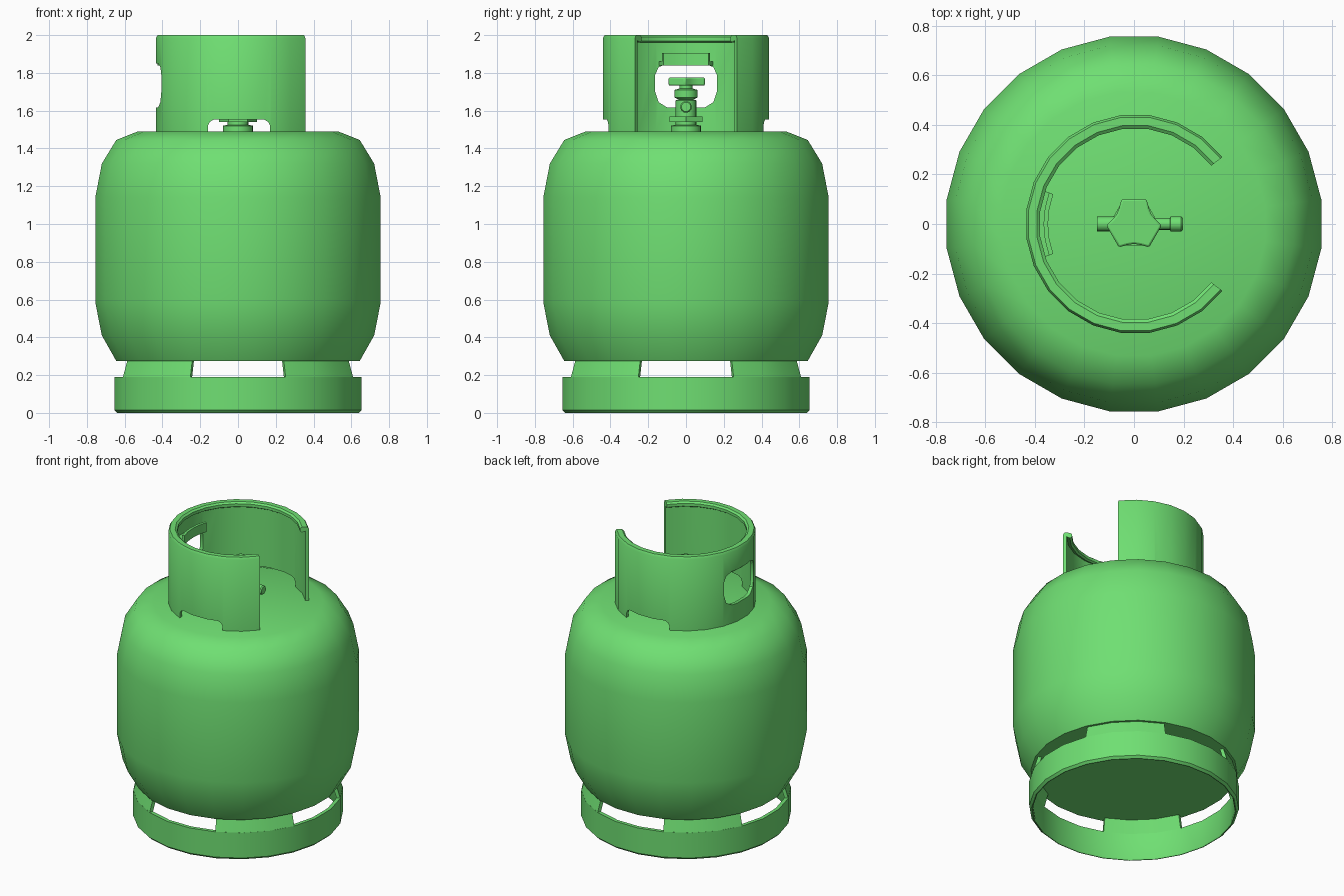
import bpy, bmesh
from math import sin, cos, pi, radians
from mathutils import Matrix

if "Cube" in bpy.data.objects:
    bpy.data.objects.remove(bpy.data.objects["Cube"])

COLOUR = (0.16, 0.74, 0.17, 1)
green = bpy.data.materials.new("gas_green")
green.use_nodes = True
green.diffuse_color = COLOUR
bsdf = green.node_tree.nodes["Principled BSDF"]
bsdf.inputs["Base Color"].default_value = COLOUR
bsdf.inputs["Roughness"].default_value = 0.6

STEP = 15  # degrees per side, twenty-four sides


def finish(name, bm):
    bmesh.ops.remove_doubles(bm, verts=bm.verts, dist=1e-5)
    bmesh.ops.recalc_face_normals(bm, faces=bm.faces)
    mesh = bpy.data.meshes.new(name)
    bm.to_mesh(mesh)
    bm.free()
    mesh.materials.append(green)
    obj = bpy.data.objects.new(name, mesh)
    bpy.context.collection.objects.link(obj)
    return obj


def select(obj):
    bpy.ops.object.select_all(action='DESELECT')
    obj.select_set(True)
    bpy.context.view_layer.objects.active = obj


def smooth(obj, angle=35):
    select(obj)
    bpy.ops.object.shade_smooth_by_angle(angle=radians(angle))


def revolve(name, profile, start=STEP / 2, end=None, sides=24, loop=False, matrix=None):
    """Turn (radius, height) points about z; a given end angle makes a capped sector."""
    bm = bmesh.new()
    full = end is None
    sweep = 360 if full else end - start
    rows = []
    for i in range(sides if full else sides + 1):
        a = radians(start + sweep * i / sides)
        rows.append([bm.verts.new((r * cos(a), r * sin(a), z)) for r, z in profile])
    n = len(profile)
    for i in range(sides):
        p, q = rows[i], rows[(i + 1) % len(rows)]
        for j in range(n if loop else n - 1):
            k = (j + 1) % n
            if profile[j][0] == 0 and profile[k][0] == 0:
                continue
            corners = [p[j], q[j], q[k], p[k]]
            if profile[j][0] == 0:
                corners.pop(1)
            elif profile[k][0] == 0:
                corners.pop(2)
            bm.faces.new(corners)
    if not full:
        bm.faces.new(rows[0])
        bm.faces.new(rows[-1])
    if matrix:
        bm.transform(matrix)
    return finish(name, bm)


def prism(name, outline, place, depth):
    """Extrude a 2D outline; place maps (u, v, w) to a 3D point."""
    bm = bmesh.new()
    lo, hi = [[bm.verts.new(place(u, v, w)) for u, v in outline] for w in depth]
    bm.faces.new(lo)
    bm.faces.new(hi)
    for i in range(len(lo)):
        j = (i + 1) % len(lo)
        bm.faces.new((lo[i], lo[j], hi[j], hi[i]))
    return finish(name, bm)


def cut(obj, cutter):
    mod = obj.modifiers.new("cut", 'BOOLEAN')
    mod.operation, mod.solver, mod.object = 'DIFFERENCE', 'EXACT', cutter
    select(obj)
    bpy.ops.object.modifier_apply(modifier=mod.name)
    bpy.data.objects.remove(cutter)


# Tank body
tank = revolve("tank_body", [(0, 0.275), (0.65, 0.275), (0.727, 0.41), (0.762, 0.585),
                             (0.762, 1.14), (0.727, 1.32), (0.65, 1.445), (0.535, 1.49), (0, 1.49)])
smooth(tank, 50)

# Foot ring with four tabs holding the tank
smooth(revolve("foot_ring", [(0.645, 0), (0.66, 0.015), (0.66, 0.19), (0.635, 0.19),
                             (0.635, 0.01), (0.64, 0)], loop=True))
for i in range(4):
    a = 22.5 + 90 * i
    smooth(revolve(f"foot_tab_{i + 1}", [(0.66, 0.188), (0.633, 0.28), (0.608, 0.28), (0.635, 0.188)],
                   a, a + 45, 3, loop=True))

# Guard collar, open to one side, with a rolled rim
shift = Matrix.Translation((0.005, 0, 0))
collar = revolve("guard_collar", [(0.443, 1.488), (0.443, 1.985), (0.434, 2.0), (0.4, 2.0),
                                  (0.387, 1.99), (0.387, 1.97), (0.4, 1.962), (0.42, 1.972),
                                  (0.42, 1.488)], 37.5, 322.5, 19, loop=True, matrix=shift)
notch = [(-0.165, 1.45), (-0.165, 1.52), (-0.155, 1.54), (-0.135, 1.552)]
notch += [(-u, v) for u, v in reversed(notch)]
cut(collar, prism("notch_cutter", notch, lambda u, v, w: (u + 0.005, w, v), (-0.6, 0.6)))
hand = [(-0.1, 1.85), (-0.145, 1.83), (-0.163, 1.79), (-0.163, 1.7), (-0.145, 1.645), (-0.1, 1.617)]
hand += [(-u, v) for u, v in reversed(hand)]
cut(collar, prism("hand_cutter", hand, lambda u, v, w: (w, u, v), (-0.6, -0.2)))
smooth(collar)

# Folded lip above the hand hole
smooth(revolve("hand_hole_lip", [(0.43, 1.84), (0.352, 1.84), (0.352, 1.905), (0.37, 1.905),
                                 (0.37, 1.86), (0.43, 1.86)], 160, 200, 4, loop=True, matrix=shift))

# Valve stem, hexagonal nut and side outlets
smooth(revolve("valve_stem", [(0, 1.485), (0.08, 1.485), (0.08, 1.52), (0.055, 1.525), (0.055, 1.655),
                              (0.04, 1.66), (0.062, 1.67), (0.062, 1.71), (0.035, 1.717),
                              (0.035, 1.74), (0, 1.74)], sides=16))
smooth(revolve("valve_nut", [(0, 1.54), (0.1, 1.54), (0.1, 1.568), (0, 1.568)], 0, sides=6))
along_x = Matrix.Translation((0, 0, 1.62)) @ Matrix.Rotation(pi / 2, 4, 'Y')
smooth(revolve("valve_outlet", [(0, -0.15), (0.03, -0.15), (0.03, 0), (0.024, 0), (0.024, 0.145),
                                (0.031, 0.148), (0.031, 0.19), (0.025, 0.197), (0, 0.197)],
               sides=12, matrix=along_x))

# Three-lobed hand wheel with scooped sides
wheel = []
for lobe in (90, 210, 330):
    for angle, r in ((-27, 0.112), (27, 0.112), (43, 0.088), (60, 0.08), (77, 0.088)):
        a = radians(lobe + angle)
        wheel.append((r * cos(a), r * sin(a)))
knob = prism("valve_hand_wheel", wheel, lambda u, v, w: (u, v, w), (1.732, 1.776))
bevel = knob.modifiers.new("soft_edges", 'BEVEL')
bevel.width, bevel.segments = 0.008, 2
smooth(knob)
